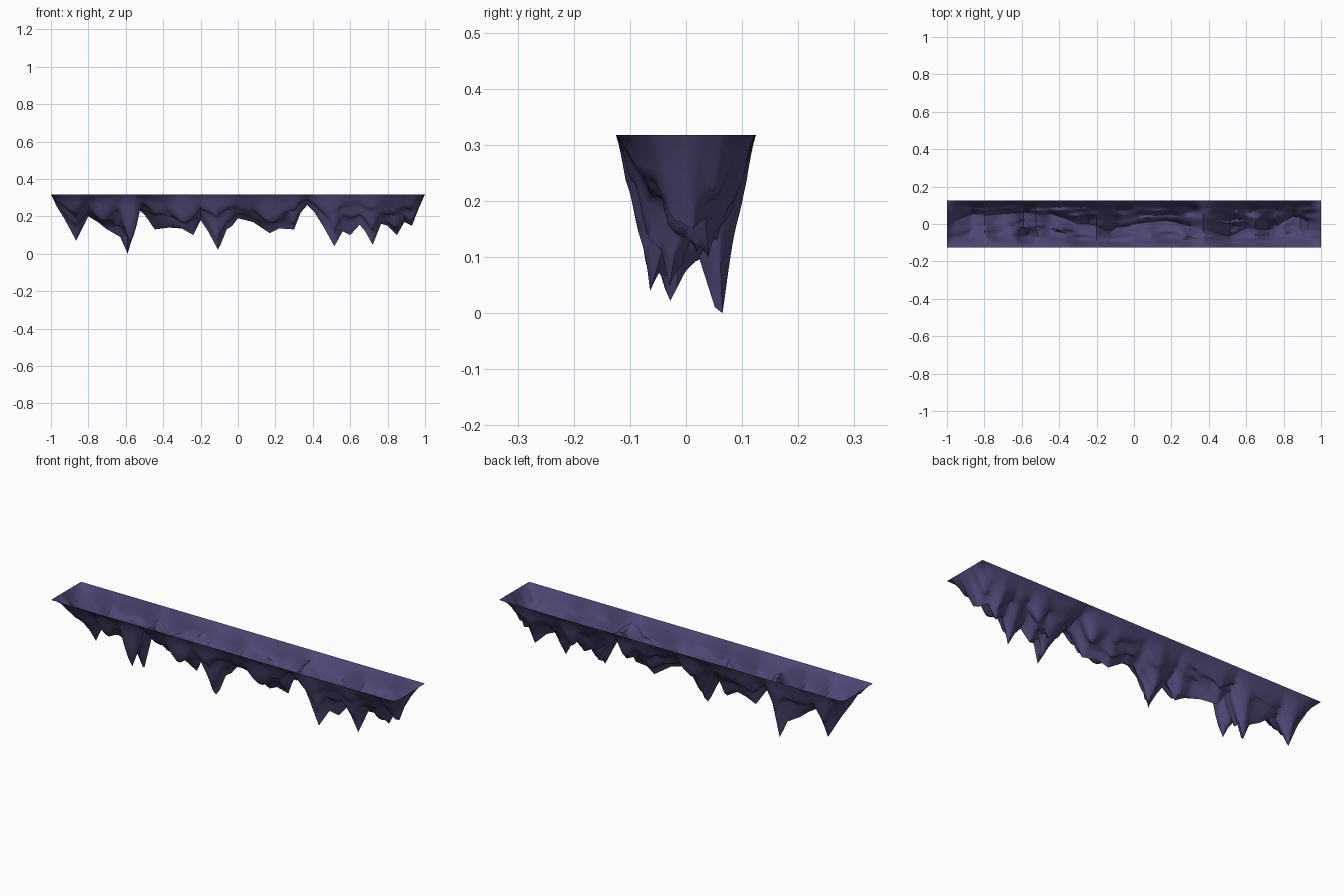
import bpy, math
from mathutils import Vector, noise

if "Cube" in bpy.data.objects:
    bpy.data.objects.remove(bpy.data.objects["Cube"])

TOP, HALF_X, HALF_Y, ROWS = 0.318, 1.0, 0.125, 14

# Lowest ridge along the strip: (x, y of the ridge, z of the ridge)
RIDGE = [(-1, 0, .318), (-.97, .01, .255), (-.93, .03, .19), (-.865, .056, .07),
         (-.80, .045, .20), (-.75, .05, .17), (-.70, .055, .13), (-.63, .06, .09),
         (-.59, .065, .0), (-.525, .055, .23), (-.50, .05, .21), (-.445, .055, .13),
         (-.37, .03, .14), (-.30, .0, .135), (-.24, .0, .10), (-.20, -.01, .18),
         (-.16, -.03, .12), (-.12, -.038, .045), (-.108, -.028, .022), (-.095, -.016, .045),
         (-.06, -.015, .13), (-.03, -.01, .15),
         (.0, .0, .19), (.08, .01, .17), (.17, .02, .11), (.22, .01, .135),
         (.30, -.01, .13), (.335, -.02, .22), (.37, -.03, .26), (.41, -.04, .22),
         (.46, -.055, .14), (.515, -.064, .04), (.56, -.04, .12), (.60, -.02, .10),
         (.65, -.025, .155), (.68, -.03, .12), (.72, -.03, .048), (.765, -.01, .16),
         (.80, .015, .15), (.85, .04, .10), (.89, .035, .17), (.93, .01, .15),
         (.965, .0, .24), (1, 0, .318)]

# Smaller side spikes: (x, y, z of tip, x radius, y radius)
SPIKES = [(-.575, -.06, .05, .06, .05), (-.29, -.075, .155, .08, .045),
          (-.72, -.05, .17, .07, .05), (.18, -.055, .16, .09, .05),
          (.62, .065, .15, .06, .04), (.30, .06, .17, .06, .045),
          (-.08, .065, .18, .07, .04)]


def stations():
    """Ridge points with every gap split into short steps."""
    out = []
    for a, b in zip(RIDGE, RIDGE[1:]):
        n = max(1, math.ceil((b[0] - a[0]) / .018))
        for i in range(n):
            out.append(Vector(a).lerp(Vector(b), i / n))
    return out + [Vector(RIDGE[-1])]


def depth(x, y, t, full):
    """Hanging depth; t runs from 0 at the rim to 1 on the ridge."""
    sharp = 0.65 + 1.6 * max(0, full - .15)
    flare = min(1, .35 + .65 * t / .28)
    d = full * t ** sharp * flare
    # long folds running along the strip
    n = noise.noise(Vector((x * 6, y * 38, 3.7)))
    n += .5 * noise.noise(Vector((x * 14, y * 50, 8.1)))
    d *= 1 - (.15 + .5 * n) * 2.6 * t * (1 - t)
    for sx, sy, sz, rx, ry in SPIKES:
        r = math.hypot((x - sx) / rx, (y - sy) / ry)
        if r < 1:
            d = max(d, d + (TOP - sz - d) * (1 - r) ** .9 * min(1, t * 4))
    return min(d, TOP)


# Open shell of hanging rock
verts, faces = [], []
cols = stations()
width = 2 * ROWS + 1
for x, yc, zc in cols:
    for j in range(-ROWS, ROWS + 1):
        t = 1 - abs(j) / ROWS
        edge = math.copysign(HALF_Y, j)
        y = yc + (edge - yc) * abs(j) / ROWS
        z = TOP if abs(x) >= HALF_X else TOP - depth(x, y, t, TOP - zc)
        verts.append((x, y, z))
for i in range(len(cols) - 1):
    for j in range(width - 1):
        a = i * width + j
        faces.append((a, a + 1, a + width + 1, a + width))

mesh = bpy.data.meshes.new("hanging_rock")
mesh.from_pydata(verts, [], faces)
rock = bpy.data.objects.new("hanging_rock", mesh)
bpy.context.collection.objects.link(rock)

# Dull purple stone
stone = bpy.data.materials.new("purple_stone")
stone.diffuse_color = (0.075, 0.064, 0.175, 1)
stone.use_nodes = True
stone.node_tree.nodes["Principled BSDF"].inputs["Base Color"].default_value = stone.diffuse_color
mesh.materials.append(stone)

bpy.context.view_layer.objects.active = rock
rock.select_set(True)
bpy.ops.object.shade_smooth_by_angle(angle=math.radians(60))
